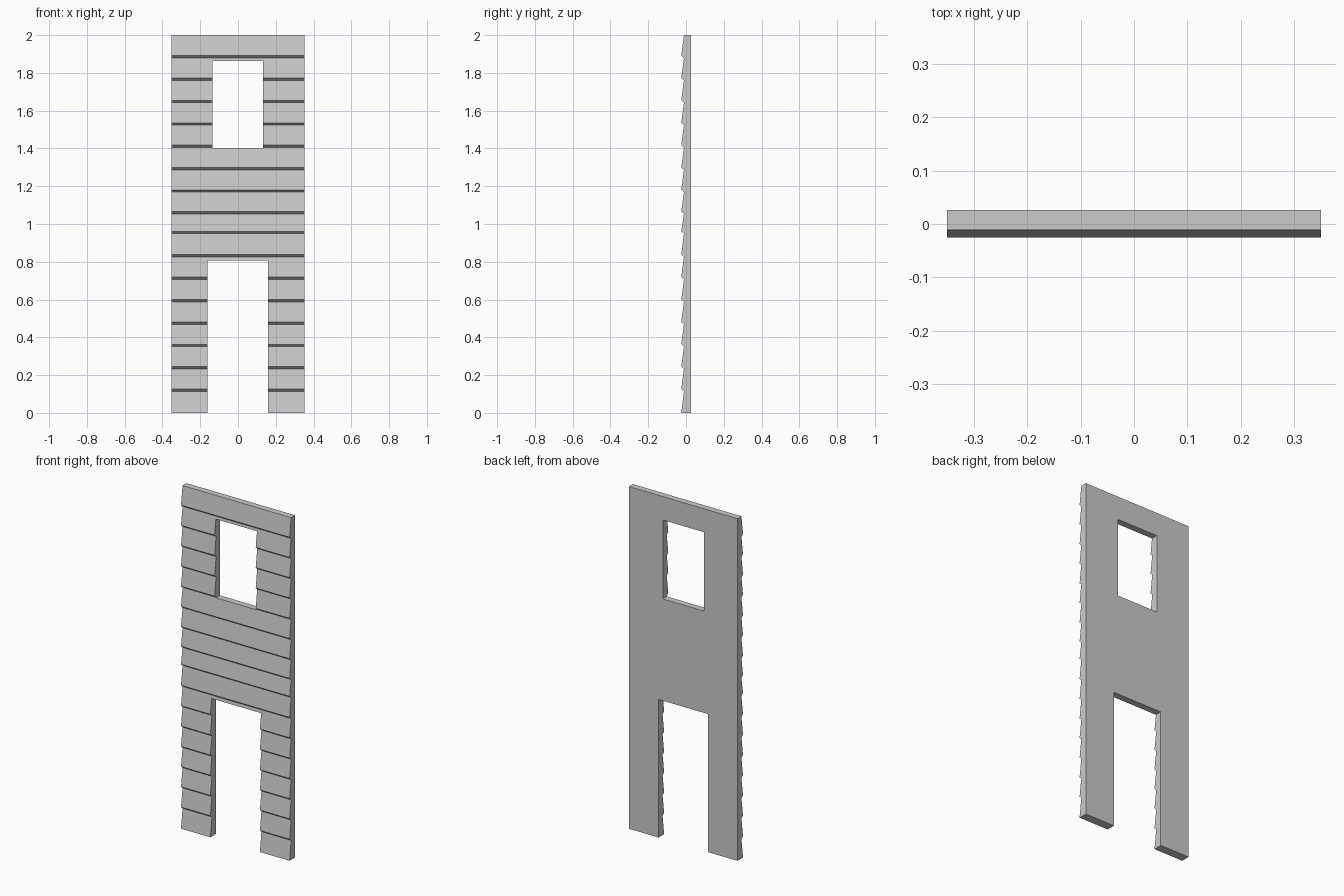
import bpy

if "Cube" in bpy.data.objects:
    bpy.data.objects.remove(bpy.data.objects["Cube"])

HALF_W, HEIGHT = 0.351, 2.0
BACK, OUT, IN = 0.026, -0.025, -0.011
LIP = 0.006  # half height of the bevelled underside of each board


def prism(name, profile, x0, x1):
    """Extrude a closed (y, z) profile along x."""
    n = len(profile)
    verts = [(x, y, z) for x in (x0, x1) for y, z in profile]
    faces = [tuple(range(n))[::-1], tuple(range(n, 2 * n))]
    faces += [(i, (i + 1) % n, n + (i + 1) % n, n + i) for i in range(n)]
    mesh = bpy.data.meshes.new(name)
    mesh.from_pydata(verts, [], faces)
    obj = bpy.data.objects.new(name, mesh)
    bpy.context.collection.objects.link(obj)
    return obj


def cut_opening(wall, x0, x1, z0, z1):
    """Cut a rectangular opening right through the wall."""
    cutter = prism("opening_cutter", [(0.2, z0), (0.2, z1), (-0.2, z1), (-0.2, z0)], x0, x1)
    cutter.hide_render = True
    mod = wall.modifiers.new("opening", 'BOOLEAN')
    mod.operation, mod.solver, mod.object = 'DIFFERENCE', 'EXACT', cutter
    bpy.context.view_layer.objects.active = wall
    bpy.ops.object.modifier_apply(modifier=mod.name)
    bpy.data.objects.remove(cutter)


# Clapboard wall: flat back, overlapping sloped boards on the front
joints = [1.885, 1.767, 1.649, 1.530, 1.411, 1.293, 1.175, 1.060,
          0.955, 0.832, 0.713, 0.594, 0.475, 0.357, 0.239, 0.120]
profile = [(BACK, 0), (BACK, HEIGHT), (IN, HEIGHT)]
for z in joints:
    profile += [(OUT, z + LIP), (IN, z - LIP)]
profile.append((OUT, 0))

# Profile order runs clockwise seen from +x, so build and make normals consistent
wall = prism("clapboard_wall", profile, -HALF_W, HALF_W)

# Doorway and window
cut_opening(wall, -0.161, 0.159, -0.1, 0.807)
cut_opening(wall, -0.134, 0.132, 1.402, 1.863)
